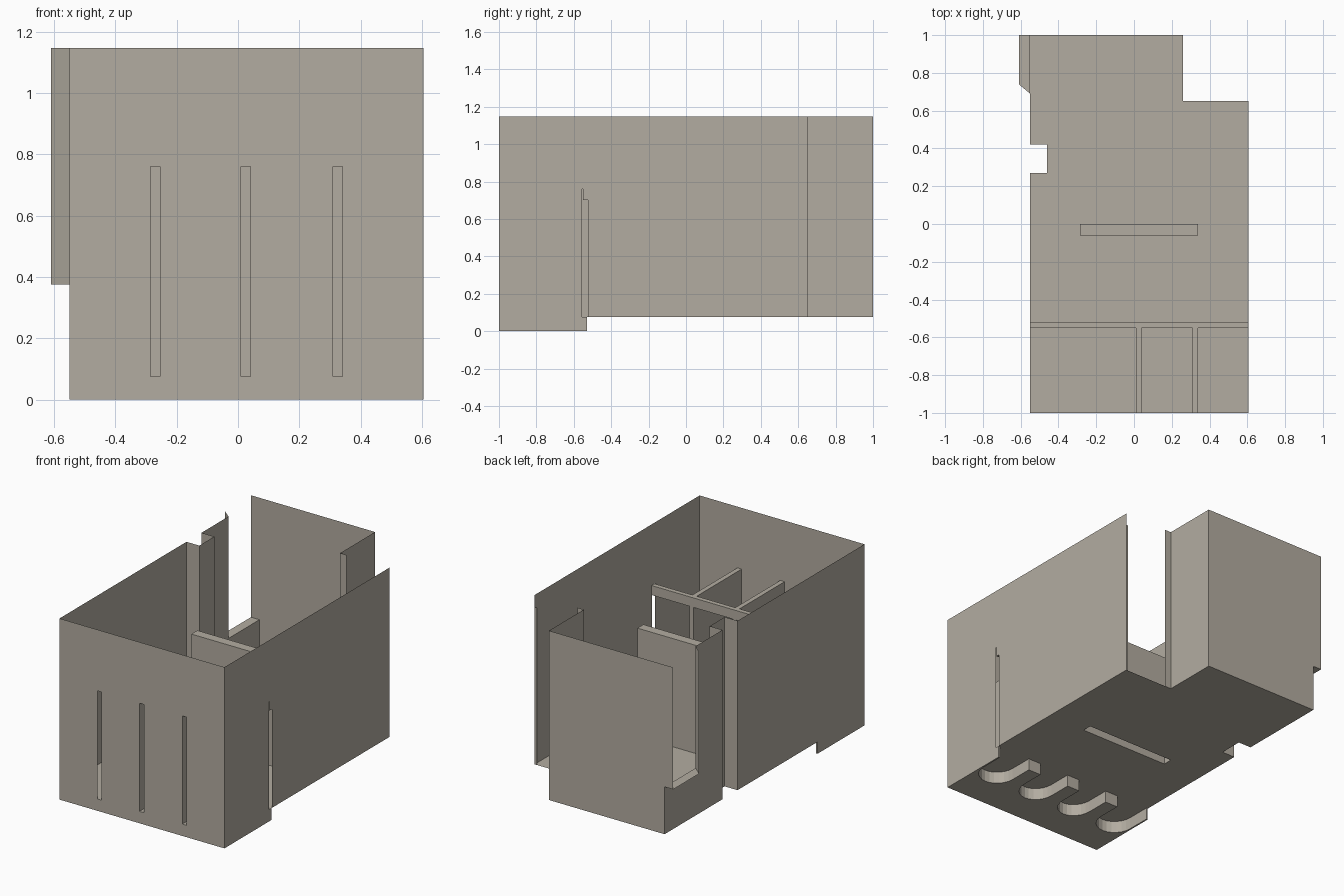
import bpy, bmesh, math

if "Cube" in bpy.data.objects:
    bpy.data.objects.remove(bpy.data.objects["Cube"])

mat = bpy.data.materials.new("warm grey")
mat.diffuse_color = (0.45, 0.415, 0.355, 1)
mat.use_nodes = True
mat.node_tree.nodes["Principled BSDF"].inputs["Base Color"].default_value = mat.diffuse_color

TOP, BASE, SLOT_TOP, BAR = 1.147, 0.075, 0.76, 0.70
L, R, NECK = -0.55, 0.605, 0.26
STEP = -0.53                      # where the lower front plinth ends
SLOTS = [(-0.285, -0.255), (0.01, 0.04), (0.31, 0.34)]


def make(name, faces):
    """Thin sheet object from a list of polygons."""
    bm = bmesh.new()
    for f in faces:
        bm.faces.new([bm.verts.new(p) for p in f])
    bmesh.ops.remove_doubles(bm, verts=bm.verts, dist=1e-4)
    me = bpy.data.meshes.new(name)
    bm.to_mesh(me)
    bm.free()
    me.materials.append(mat)
    ob = bpy.data.objects.new(name, me)
    bpy.context.collection.objects.link(ob)
    return ob


def panel(u0, u1, v0, v1, place, holes=()):
    """Rectangle with rectangular holes; place maps (u, v) to 3D."""
    us = sorted({u0, u1, *[h[0] for h in holes], *[h[1] for h in holes]})
    vs = sorted({v0, v1, *[h[2] for h in holes], *[h[3] for h in holes]})
    out = []
    for a, b in zip(us, us[1:]):
        for c, d in zip(vs, vs[1:]):
            m, n = (a + b) / 2, (c + d) / 2
            if not any(h[0] < m < h[1] and h[2] < n < h[3] for h in holes):
                out.append([place(a, c), place(b, c), place(b, d), place(a, d)])
    return out


def strip(path, z0, z1):
    """Upright sheet following a plan path."""
    return [[(*a, z0), (*b, z0), (*b, z1), (*a, z1)] for a, b in zip(path, path[1:])]


def box(x0, x1, y0, y1, z0, z1, skip=""):
    f = {
        "l": [(x0, y0, z0), (x0, y1, z0), (x0, y1, z1), (x0, y0, z1)],
        "r": [(x1, y0, z0), (x1, y1, z0), (x1, y1, z1), (x1, y0, z1)],
        "f": [(x0, y0, z0), (x1, y0, z0), (x1, y0, z1), (x0, y0, z1)],
        "k": [(x0, y1, z0), (x1, y1, z0), (x1, y1, z1), (x0, y1, z1)],
        "b": [(x0, y0, z0), (x1, y0, z0), (x1, y1, z0), (x0, y1, z0)],
        "t": [(x0, y0, z1), (x1, y0, z1), (x1, y1, z1), (x0, y1, z1)],
    }
    return [f[k] for k in f if k not in skip]


# Floor with the slot under the rear divider and the left notch
flat = lambda u, v: (u, v, BASE)
rear = (-0.285, 0.34, -0.06, 0.0)
make("floor", panel(L, R, -1, 1, flat,
                    [rear, (L, -0.46, 0.27, 0.42), (NECK, R, 0.65, 1)]))

# Front wall with three upright slots
make("front_wall", panel(L, R, 0, TOP, lambda u, v: (u, -1, v),
                         [(a, b, BASE, SLOT_TOP) for a, b in SLOTS]))

# Right wall with one slot and the small lip at its rear edge
make("right_wall", panel(-1, 0.65, 0, TOP, lambda u, v: (R, u, v),
                         [(-0.555, -0.525, BASE, SLOT_TOP), (STEP, 0.65, 0, BASE)])
     + strip([(R, 0.65), (R - 0.015, 0.65)], BASE, 1.07))

# Left wall: plinth, notch, low rear part and chamfered lip
make("left_wall", strip([(L, -1), (L, STEP)], 0, BASE)
     + strip([(L, -1), (L, 0.27), (-0.46, 0.27), (-0.46, 0.42), (L, 0.42), (L, 0.69)], BASE, TOP)
     + strip([(L, 0.69), (L, 1)], BASE, 0.375)
     + strip([(L, 0.69), (-0.61, 0.74)], 0.375, TOP)
     + [[(L, 0.69, 0.375), (-0.61, 0.74, 0.375), (-0.61, 1, 0.375), (L, 1, 0.375)]])

# Back wall, its side return and the narrow lip
make("back_wall", strip([(L, 1), (NECK, 1)], BASE, TOP)
     + strip([(-0.61, 1), (L, 1)], 0.375, TOP)
     + strip([(NECK, 1), (NECK, 0.65), (0.305, 0.65)], BASE, TOP))

# Plinth under the front with four rounded cutouts between teeth
centres = [L] + [(a + b) / 2 for a, b in SLOTS] + [R]
edge = [(L, STEP)]
for i, (c, d) in enumerate(zip(centres, centres[1:])):
    a = c + (0.045 if i > 0 else 0.01)
    b = d - (0.045 if i < 3 else 0.01)
    edge.append((a, STEP))
    for k in range(13):
        t = math.pi * k / 12
        edge.append(((a + b) / 2 - (b - a) / 2 * math.cos(t), -0.68 - 0.12 * math.sin(t)))
    edge.append((b, STEP))
edge.append((R, STEP))
make("plinth", [[(x, y, 0) for x, y in [(L, -1)] + edge + [(R, -1)]]] + strip(edge, 0, BASE))

# Cross bar on three legs
make("cross_bar", box(L, R, -0.55, -0.52, BAR, SLOT_TOP))
for a, b in SLOTS:
    make("bar_leg", box(a, b, -0.55, -0.52, BASE, BAR, "bt"))

# Hollow fins behind two of the front slots
for a, b in SLOTS[1:]:
    make("fin", box(a, b, -1, -0.55, BASE, SLOT_TOP, "fkb"))

# Rear divider, hollow from below
make("rear_divider", box(*rear, BASE, SLOT_TOP, "b"))
